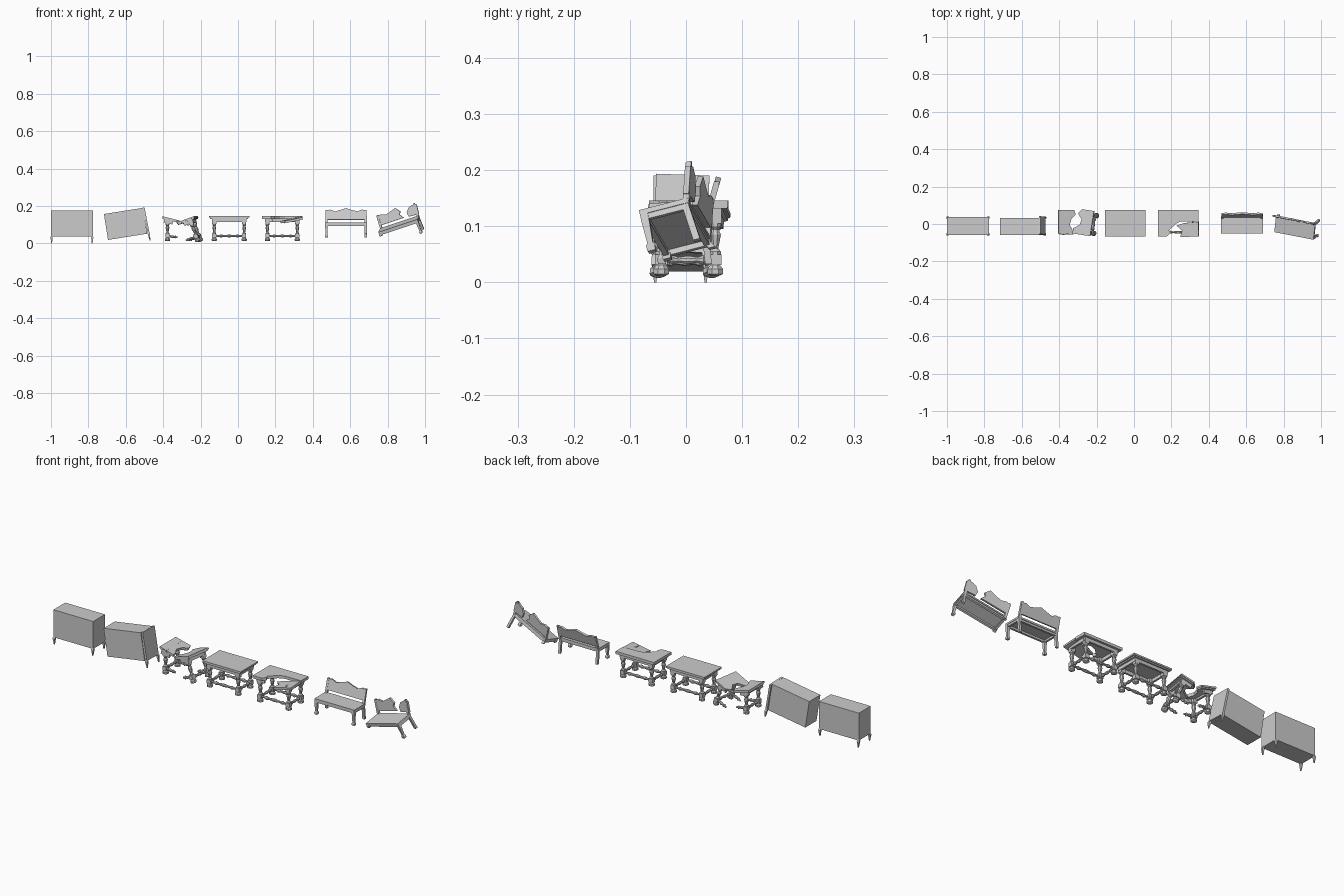
import bpy, bmesh
from math import radians, cos, sin, pi
from mathutils import Matrix, Vector

if "Cube" in bpy.data.objects:
    bpy.data.objects.remove(bpy.data.objects["Cube"])

T = lambda x=0, y=0, z=0: Matrix.Translation((x, y, z))
R = lambda a, ax: Matrix.Rotation(radians(a), 4, ax)
I = Matrix.Identity(4)


def finish(name, bm, M):
    bmesh.ops.recalc_face_normals(bm, faces=bm.faces)
    me = bpy.data.meshes.new(name)
    bm.to_mesh(me)
    bm.free()
    ob = bpy.data.objects.new(name, me)
    ob.matrix_world = M
    bpy.context.collection.objects.link(ob)
    return ob


def loft(name, rings, M=I):
    """Skin closed rings of equal length and cap both ends."""
    bm = bmesh.new()
    vs = [[bm.verts.new(p) for p in r] for r in rings]
    n = len(vs[0])
    for a, b in zip(vs, vs[1:]):
        for i in range(n):
            bm.faces.new((a[i], a[(i + 1) % n], b[(i + 1) % n], b[i]))
    bm.faces.new(vs[0])
    bm.faces.new(vs[-1])
    return finish(name, bm, M)


def slab(name, pts, lo, hi, M=I, axis='Z'):
    """Extrude an outline along Z (outline xy) or Y (outline xz)."""
    f = (lambda a, b, h: (a, b, h)) if axis == 'Z' else (lambda a, b, h: (a, h, b))
    return loft(name, [[f(a, b, h) for a, b in pts] for h in (lo, hi)], M)


def box(name, lo, hi, M=I):
    return slab(name, [(lo[0], lo[1]), (hi[0], lo[1]), (hi[0], hi[1]), (lo[0], hi[1])],
                lo[2], hi[2], M)


def turned(name, prof, M=I, n=8):
    return loft(name, [[(r * cos(2 * pi * i / n + pi / n), r * sin(2 * pi * i / n + pi / n), z)
                        for i in range(n)] for r, z in prof], M)


def post(name, path, M=I):
    """Square post through (x, y, z, half width) points."""
    return loft(name, [[(x + sx * w, y + sy * w, z) for sx, sy in
                        ((-1, -1), (1, -1), (1, 1), (-1, 1))] for x, y, z, w in path], M)


# ---------- tables ----------
LX, LY, CY = .08, .048, .004
FOOT = [(.009, .012), (.015, .015), (.015, .024), (.009, .031)]
VASE = [(.011, .05), (.011, .055), (.006, .06), (.008, .07), (.011, .085), (.007, .094),
        (.011, .099), (.011, .105)]
FULL = [(-.108, -.066), (.108, -.066), (.108, .074), (-.108, .074)]


def table_leg(sx, sy, M):
    L = M @ T(sx * LX, CY + sy * LY)
    turned("leg_foot", FOOT, L)
    box("leg_lower_block", (-.011, -.011, .031), (.011, .011, .05), L)
    turned("leg_turning", VASE, L)
    box("leg_upper_block", (-.011, -.011, .105), (.011, .011, .137), L)


def stretcher(length, M):
    """Turned rail running along local x from the origin."""
    prof = [(.005, 0), (.005, .15), (.009, .22), (.005, .32), (.008, .5),
            (.005, .68), (.009, .78), (.005, .85), (.005, 1)]
    turned("stretcher", [(r, z * length) for r, z in prof], M @ R(90, 'Y'))


def top_board(pts, M):
    slab("table_top", pts, .138, .146, M)
    c = Vector((sum(p[0] for p in pts) / len(pts), sum(p[1] for p in pts) / len(pts)))
    slab("top_moulding", [tuple(c + (Vector(p) - c) * .94) for p in pts], .132, .138, M)


def apron_x(x0, x1, sy, M):
    y = CY + sy * (LY + .006)
    box("long_apron", (x0, y - .005, .116), (x1, y + .005, .138), M)


def apron_y(sx, M):
    x = sx * (LX + .008)
    box("end_apron", (x - .005, CY - LY, .116), (x + .005, CY + LY, .138), M)


def end_frame(sx, M):
    for sy in (-1, 1):
        table_leg(sx, sy, M)
    apron_y(sx, M)
    stretcher(2 * LY, M @ T(sx * LX, CY - LY, .04) @ R(90, 'Z'))


def table_frame(M):
    for s in (-1, 1):
        end_frame(s, M)
        stretcher(2 * LX, M @ T(-LX, CY + s * LY, .04))


# Intact table
M = T(-.047)
table_frame(M)
top_board(FULL, M)
for s in (-1, 1):
    apron_x(-.093, .093, s, M)

# Table with a snapped front corner
M = T(.237)
table_frame(M)
slab("cracked_table_top", [(-.108, -.066), (-.06, -.066), (-.042, -.048), (-.05, -.034),
                           (-.012, .002), (.015, .014), (.108, .014), (.108, .074), (-.108, .074)],
     .132, .146, M)
apron_x(-.093, .093, 1, M)
apron_x(-.093, -.05, -1, M)
slab("snapped_corner", [(-.012, -.008), (.03, .005), (.108, .012), (.108, -.066), (.008, -.07), (.018, -.035)],
     .133, .145, M @ T(.108, 0, .14) @ R(-12, 'Y') @ R(4, 'X') @ T(-.108, 0, -.14))

# Collapsed table: left half upright, right half splayed
ML = T(-.297)
end_frame(-1, ML)
MT = ML @ T(-.108, 0, .145) @ R(14, 'Y') @ T(.108, 0, -.145)
top_board([(-.108, -.052), (-.025, -.056), (-.03, -.03), (-.045, -.005), (-.035, .03),
           (-.012, .05), (-.02, .076), (-.108, .076)], MT)
MR = T(-.25, 0, -.028) @ R(-9, 'Z') @ T(-.027) @ R(-20, 'Y')
end_frame(1, MR)
top_board([(.108, -.062), (.108, .074), (.04, .074), (.02, .05), (.045, .02), (.04, -.01),
           (.005, -.035), (.01, -.062)], MR)
for s in (-1, 1):
    apron_x(-.093, -.045, s, MT)
    apron_x(.04, .093, s, MR)
    stretcher(.055, ML @ T(-LX, CY + s * LY, .04) @ R(8, 'Y'))
    stretcher(.06, MR @ T(LX - .06, CY + s * LY, .04))

# ---------- cabinets ----------
def cabinet_leg(sx, sy, M):
    post("cabinet_leg", [(sx * .107, -.01 + sy * .042, .04, .005),
                         (sx * .109, -.01 + sy * .045, .032, .006),
                         (sx * .108, -.01 + sy * .045, 0, .002)], M)


# Intact cabinet
M = T(-.888)
box("cabinet_body", (-.112, -.058, .036), (.112, .037, .176), M)
for sx in (-1, 1):
    for sy in (-1, 1):
        cabinet_leg(sx, sy, M)

# Tilted cabinet with missing left legs and a loosened right side
M = T(-.695, 0, .019) @ R(-9, 'Y') @ T(.112, 0, -.036)
box("tilted_cabinet_body", (-.112, -.058, .036), (.1, .032, .176), M)
MP = M @ T(.112, 0, .036) @ R(-2, 'Y') @ R(-2, 'X') @ T(-.112, 0, -.036)
box("loose_side_panel", (.103, -.058, .036), (.113, .037, .176), MP)
for sy in (-1, 1):
    cabinet_leg(1, sy, MP)

# ---------- benches ----------
HALF = [(-.03, .181), (-.06, .173), (-.085, .183), (-.108, .178)]


def bench_seat(M):
    box("seat", (-.112, -.05, .104), (.112, .04, .113), M)
    box("front_rail", (-.108, -.048, .094), (.108, -.038, .104), M)
    box("rear_rail", (-.108, .027, .094), (.108, .037, .104), M)


def bench_end(sx, M, low=.033):
    x = sx * .105
    post("bench_front_leg", [(x, -.043, low, .007), (x, -.043, low + .01, .008),
                             (x, -.043, low + .016, .005), (x, -.043, .09, .007),
                             (x, -.043, .106, .007)], M)
    post("bench_rear_post", [(x, .04, low, .006), (x, .033, .1, .006), (x, .055, .18, .005)], M)
    box("side_rail", (x - .005, -.043, .094), (x + .005, .033, .104), M)


LEAN = T(0, .033, .1) @ R(-16, 'X') @ T(0, -.033, -.1)

# Intact bench
M = T(.578)
bench_seat(M)
for s in (-1, 1):
    bench_end(s, M)
slab("bench_back", [(-.108, .127), (.108, .127)] + [(-x, z) for x, z in HALF[::-1]] + [(0, .191)] + HALF,
     .028, .038, M @ LEAN, 'Y')

# Broken bench: left legs snapped off, back split in two
M = T(.862, -.014, .1) @ R(-11, 'Z') @ R(-18, 'Y') @ R(15, 'X') @ T(0, 0, -.106)
bench_seat(M)
bench_end(1, M)
bench_end(-1, M, .088)
slab("broken_back_left", [(-.108, .127), (.03, .127), (.012, .15), (.022, .165), (0, .191)] + HALF,
     .028, .038, M @ LEAN, 'Y')
slab("broken_back_right", [(.05, .127), (.108, .127)] + [(-x, z) for x, z in HALF[:1:-1]] + [(.06, .173), (.045, .15)],
     .028, .038, M @ LEAN @ R(3, 'Y'), 'Y')
